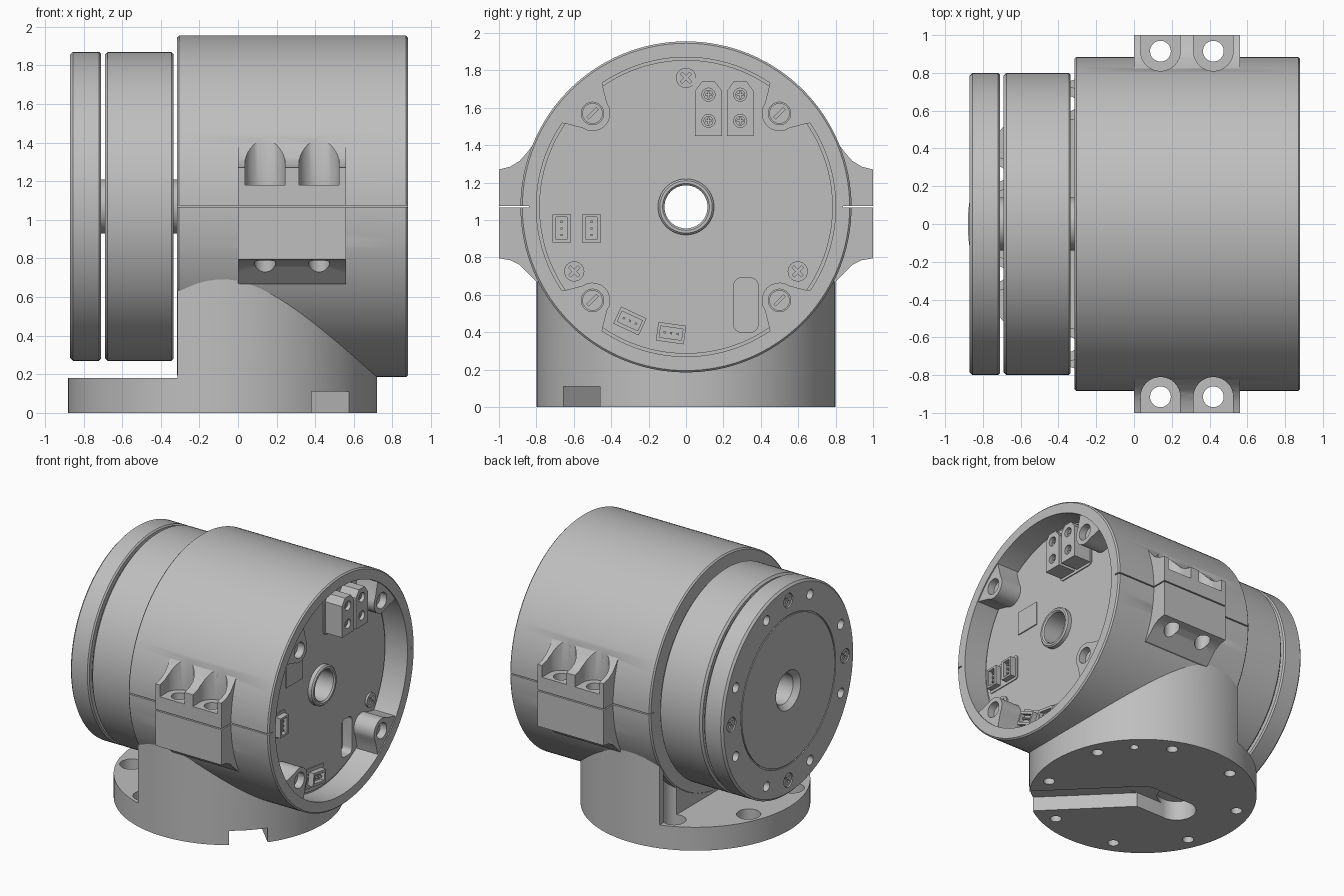
import bpy, bmesh, math

if "Cube" in bpy.data.objects:
    bpy.data.objects.remove(bpy.data.objects["Cube"])

GREY = (0.52, 0.52, 0.52, 1)
metal = bpy.data.materials.new("plain_grey")
metal.use_nodes = True
metal.diffuse_color = GREY
metal.node_tree.nodes["Principled BSDF"].inputs["Base Color"].default_value = GREY

AXIS = 1.07      # height of the motor axis
BASE_X = -0.08   # centre of the round base
BORE = 0.115


def finish(name, bm):
    bmesh.ops.recalc_face_normals(bm, faces=bm.faces)
    mesh = bpy.data.meshes.new(name)
    bm.to_mesh(mesh)
    bm.free()
    mesh.materials.append(metal)
    ob = bpy.data.objects.new(name, mesh)
    bpy.context.scene.collection.objects.link(ob)
    return ob


def prism(name, pts, lo, hi, axis="x"):
    """Extrude a 2D outline: (y, z) along x, or (x, y) along z."""
    bm = bmesh.new()
    rings = []
    for a in (lo, hi):
        rings.append([bm.verts.new((a, p, q) if axis == "x" else (p, q, a)) for p, q in pts])
    n = len(pts)
    bm.faces.new(rings[0])
    bm.faces.new(rings[1])
    for i in range(n):
        j = (i + 1) % n
        bm.faces.new((rings[0][i], rings[0][j], rings[1][j], rings[1][i]))
    return finish(name, bm)


def circle(p, q, r, n=32):
    return [(p + r * math.cos(2 * math.pi * i / n), q + r * math.sin(2 * math.pi * i / n))
            for i in range(n)]


def rect(p, q, w, h, turn=0):
    c, s = math.cos(math.radians(turn)), math.sin(math.radians(turn))
    corners = [(-w / 2, -h / 2), (w / 2, -h / 2), (w / 2, h / 2), (-w / 2, h / 2)]
    return [(p + u * c - v * s, q + u * s + v * c) for u, v in corners]


def round_rect(p, q, w, h, r):
    pts = []
    for k, (sx, sy) in enumerate(((1, 1), (-1, 1), (-1, -1), (1, -1))):
        for i in range(7):
            t = math.radians(90 * k + 15 * i)
            pts.append((p + sx * (w / 2 - r) + r * math.cos(t), q + sy * (h / 2 - r) + r * math.sin(t)))
    return pts


def lathe(name, profile, n=128):
    """Revolve a closed (x, radius) outline about the motor axis."""
    bm = bmesh.new()
    rings = []
    for i in range(n):
        t = 2 * math.pi * i / n
        rings.append([bm.verts.new((x, r * math.sin(t), AXIS + r * math.cos(t))) for x, r in profile])
    m = len(profile)
    for i in range(n):
        a, b = rings[i], rings[(i + 1) % n]
        for j in range(m):
            k = (j + 1) % m
            bm.faces.new((a[j], a[k], b[k], b[j]))
    return finish(name, bm)


def carve(targets, cutters):
    for ob in targets:
        for c in cutters:
            mod = ob.modifiers.new("cut", "BOOLEAN")
            mod.operation, mod.solver, mod.object = "DIFFERENCE", "EXACT", c
        bpy.context.view_layer.update()
        deps = bpy.context.evaluated_depsgraph_get()
        mesh = bpy.data.meshes.new_from_object(ob.evaluated_get(deps))
        ob.modifiers.clear()
        ob.data = mesh
    for c in cutters:
        bpy.data.objects.remove(c)


def polar(r, deg, p=0.0, q=AXIS):
    return p + r * math.cos(math.radians(deg)), q + r * math.sin(math.radians(deg))


def screw(name, pos, x0, x1, r=0.05, slots=(45, 135)):
    """Screw head along x with a recessed drive at the x1 end."""
    head = prism(name, circle(*pos, r, 24), x0, x1)
    out = 0.01 if x1 > x0 else -0.01
    carve([head], [prism("cutter", rect(*pos, 1.3 * r, 0.26 * r, t), x1 - out, x1 + out) for t in slots])


# Housing with a recessed rear end
housing = lathe("housing", [
    (-0.315, 0.13), (-0.315, 0.875), (-0.305, 0.885), (0.87, 0.885), (0.88, 0.875),
    (0.88, 0.80), (0.69, 0.80), (0.69, 0.785), (0.70, 0.785), (0.70, 0.13)])

# Clamp ears on both sides
ears = []
half = [(0.75, 0.66), (0.80, 0.67), (0.85, 0.72), (0.89, 0.76), (0.94, 0.785), (1.0, 0.795),
        (1.0, 1.27), (0.94, 1.285), (0.89, 1.315), (0.85, 1.36), (0.82, 1.40), (0.75, 1.41)]
for side, label in ((-1, "front"), (1, "back")):
    ears.append(prism(label + "_clamp_ear", [(side * y, z) for y, z in half], 0.0, 0.56))
cutters = []
for side in (-1, 1):
    # split line, screw seats and screw holes
    cutters.append(prism("cutter", rect(side * 0.97, AXIS, 0.26, 0.009), -0.5, 1.0))
    for x in (0.14, 0.42):
        cutters.append(prism("cutter", circle(x, side * 0.915, 0.105), 1.18, 1.7, "z"))
        cutters.append(prism("cutter", rect(x, side * 1.015, 0.208, 0.2), 1.18, 1.7, "z"))
        cutters.append(prism("cutter", circle(x, side * 0.915, 0.055), 0.5, 1.3, "z"))
# pocket in the rear panel
cutters.append(prism("cutter", round_rect(0.32, 0.545, 0.13, 0.29, 0.04), 0.62, 0.8))
carve([housing] + ears, cutters)

# Corner lugs inside the rear recess
for k in range(4):
    deg = 45 + 90 * k
    c = polar(0.707, deg)
    arc = [polar(0.095, deg + 100 + 16 * i, *c) for i in range(11)]
    outline = arc + [polar(0.77, deg - 10), polar(0.84, deg - 12),
                     polar(0.84, deg + 12), polar(0.77, deg + 10)]
    lug = prism("rear_lug_%d" % k, outline, 0.68, 0.872)
    carve([lug], [prism("cutter", circle(*c, 0.06), 0.8, 0.95)])
    screw("lug_screw_%d" % k, c, 0.79, 0.82, 0.055, (45,))

# Hollow shaft and rear hub
lathe("hollow_shaft", [(-0.74, BORE), (-0.74, 0.14), (0.71, 0.14), (0.71, BORE)])
lathe("rear_hub", [(0.69, BORE), (0.69, 0.15), (0.73, 0.15), (0.74, 0.14), (0.74, 0.125), (0.73, BORE)])

# Motor body and output flange
lathe("motor_body", [(-0.69, 0.13), (-0.69, 0.785), (-0.675, 0.80), (-0.345, 0.80),
                     (-0.335, 0.79), (-0.335, 0.13)])
flange = lathe("output_flange", [
    (-0.71, BORE), (-0.71, 0.79), (-0.72, 0.80), (-0.855, 0.80), (-0.87, 0.785), (-0.87, 0.575),
    (-0.862, 0.575), (-0.862, 0.565), (-0.87, 0.565), (-0.87, 0.15), (-0.83, BORE)])
holes = [prism("cutter", circle(*polar(0.69, 22.5 + 45 * k), 0.037, 24), -0.95, -0.78) for k in range(8)]
holes += [prism("cutter", circle(*polar(0.69, 90 * k), 0.054, 24), -0.95, -0.84) for k in range(4)]
carve([flange], holes)
for k in range(4):
    screw("flange_screw_%d" % k, polar(0.69, 90 * k), -0.835, -0.862)

# Base and pedestal
base = prism("base_disc", circle(BASE_X, 0, 0.80, 128), 0.0, 0.18, "z")
pedestal = prism("pedestal", [p for p in circle(BASE_X, 0, 0.80, 128) if p[0] > -0.315], 0.17, 0.72, "z")
bolts = [polar(0.69, 22.5 + 45 * k, BASE_X, 0) for k in range(8)]
cuts = [prism("cutter", circle(*b, 0.04, 24), -0.1, 0.15 if b[0] > -0.3 else 0.3, "z") for b in bolts]
cuts.append(prism("cutter", circle(*polar(0.69, 45, BASE_X, 0), 0.03, 24), -0.1, 0.08, "z"))
cuts += [prism("cutter", circle(*b, 0.085), 0.1, 0.5, "z") for b in bolts if b[0] < -0.3]
# cable channel under the base
cuts.append(prism("cutter", rect(*polar(0.5, -45, BASE_X, 0), 1.0, 0.275, -45), -0.1, 0.11, "z"))
cuts.append(prism("cutter", circle(BASE_X, 0, 0.1375), -0.1, 0.111, "z"))
cuts.append(prism("cutter", rect(-0.235, 0, 0.31, 0.27), -0.1, 0.112, "z"))
cuts.append(prism("cutter", circle(-0.39, 0, 0.137), -0.1, 0.15, "z"))
carve([base], cuts)
cuts = [prism("cutter", circle(0, AXIS, 0.87, 128), -1, 1)]
cuts += [prism("cutter", circle(*b, 0.085), 0.1, 0.6, "z") for b in bolts if -0.36 < b[0] < -0.3]
carve([pedestal], cuts)

# Rear panel screws
for k in range(3):
    screw("panel_screw_%d" % k, polar(0.69, 90 + 120 * k), 0.69, 0.715, 0.054)

# Twin power connector
prism("power_frame", round_rect(0.205, 1.595, 0.34, 0.33, 0.03), 0.69, 0.708)
for i, y in enumerate((0.12, 0.29)):
    shell = prism("power_connector_%d" % i, [
        (y - 0.072, 1.45), (y + 0.072, 1.45), (y + 0.072, 1.69), (y + 0.035, 1.74),
        (y - 0.035, 1.74), (y - 0.072, 1.69)], 0.69, 0.85)
    sockets = [(y, 1.53), (y, 1.67)]
    carve([shell], [prism("cutter", circle(*s, 0.035, 20), 0.75, 0.9) for s in sockets])
    for j, s in enumerate(sockets):
        screw("power_pin_%d_%d" % (i, j), s, 0.74, 0.83, 0.026, (0, 90))

# Signal connectors
prism("signal_frame", round_rect(-0.585, 0.955, 0.30, 0.19, 0.02), 0.69, 0.707)
for i, (y, z, turn) in enumerate(((-0.665, 0.955, 90), (-0.505, 0.955, 90),
                                  (-0.30, 0.46, -25), (-0.08, 0.395, -8))):
    if turn < 0:
        prism("connector_frame_%d" % i, rect(y, z, 0.2, 0.15, turn), 0.69, 0.707)
    shell = prism("signal_connector_%d" % i, rect(y, z, 0.15, 0.10, turn), 0.69, 0.75)
    carve([shell], [prism("cutter", rect(y, z, 0.12, 0.06, turn), 0.715, 0.8)])
    for j in (-1, 0, 1):
        pin = polar(0.035 * j, turn, y, z)
        prism("signal_pin_%d_%d" % (i, j + 1), rect(*pin, 0.012, 0.012, turn), 0.71, 0.74)

# Chip on the rear panel
prism("panel_chip", rect(-0.325, 1.295, 0.2, 0.18), 0.69, 0.708)

# Smooth rounds, sharp edges
for ob in bpy.data.objects:
    ob.select_set(ob.type == "MESH")
bpy.context.view_layer.objects.active = housing
bpy.ops.object.shade_smooth_by_angle(angle=math.radians(30))
